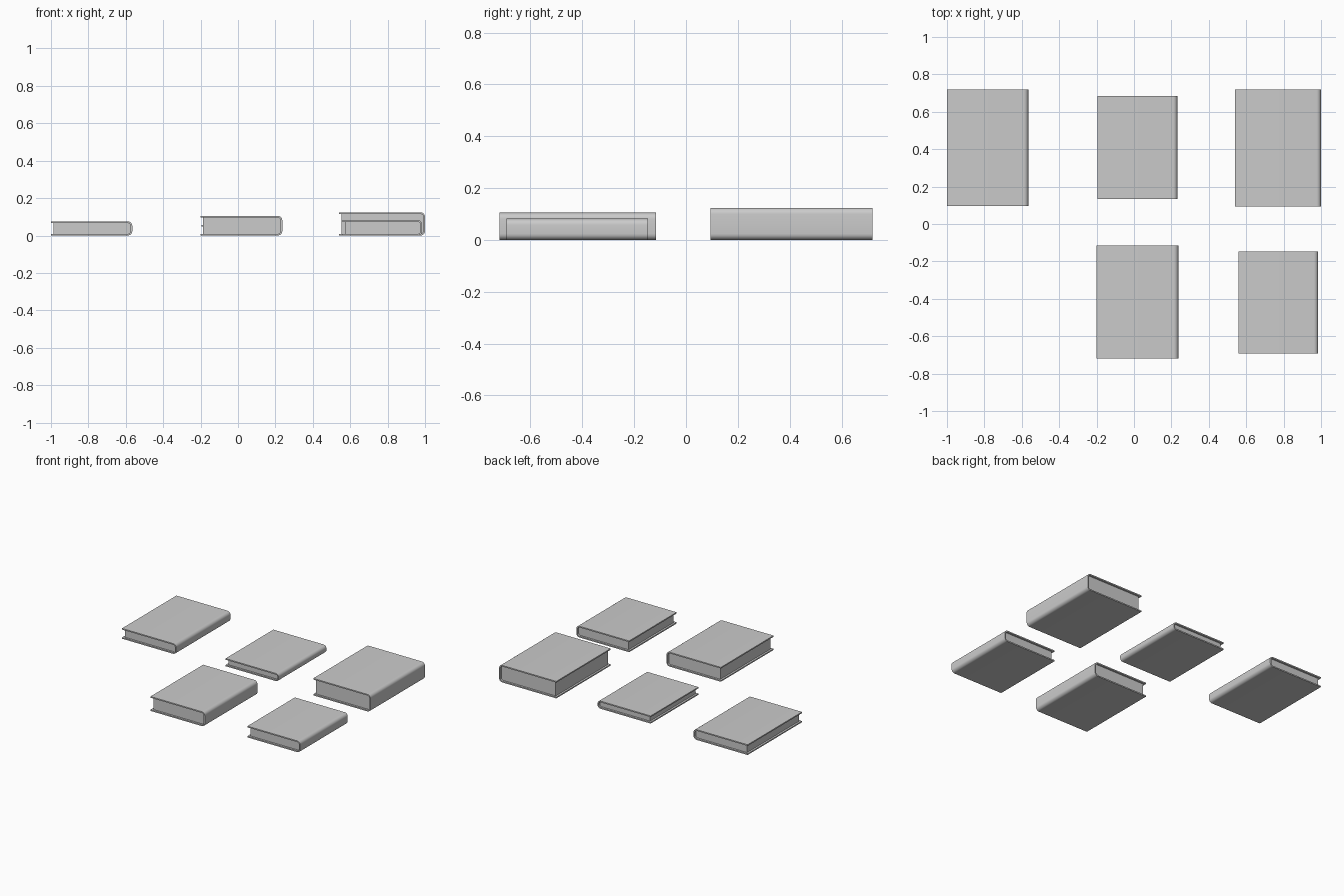
import bpy, bmesh, math

if "Cube" in bpy.data.objects:
    bpy.data.objects.remove(bpy.data.objects["Cube"])

T = 0.009       # cover board thickness
INSET = 0.014   # page block setback from cover edges
STEPS = 6       # segments per rounded spine corner


def rounded_side(x0, x1, z0, z1, r):
    """Bottom edge, two rounded corners at the spine (x1), top edge."""
    pts = [(x0, z0)]
    for cz, start in ((z0 + r, -90), (z1 - r, 0)):
        for i in range(STEPS + 1):
            a = math.radians(start + 90 * i / STEPS)
            pts.append((x1 - r + r * math.cos(a), cz + r * math.sin(a)))
    return pts + [(x0, z1)]


def extrude_profile(name, pts, y0, y1):
    bm = bmesh.new()
    face = bm.faces.new([bm.verts.new((x, y0, z)) for x, z in pts])
    ext = bmesh.ops.extrude_face_region(bm, geom=[face])
    verts = [g for g in ext["geom"] if isinstance(g, bmesh.types.BMVert)]
    bmesh.ops.translate(bm, verts=verts, vec=(0, y1 - y0, 0))
    bmesh.ops.recalc_face_normals(bm, faces=bm.faces)
    mesh = bpy.data.meshes.new(name)
    bm.to_mesh(mesh)
    bm.free()
    obj = bpy.data.objects.new(name, mesh)
    bpy.context.collection.objects.link(obj)
    bpy.ops.object.select_all(action="DESELECT")
    obj.select_set(True)
    bpy.context.view_layer.objects.active = obj
    bpy.ops.object.shade_smooth_by_angle(angle=math.radians(30))


def book(name, x0, x1, y0, y1, h):
    r = min(0.024, h * 0.4)
    # wrap-around cover with rounded spine
    outer = rounded_side(x0, x1, 0, h, r)
    inner = rounded_side(x0, x1 - T, T, h - T, r - T)
    extrude_profile(name + "_cover", outer + inner[::-1], y0, y1)
    # page block
    pages = rounded_side(x0 + INSET, x1 - T, T, h - T, r - T)
    extrude_profile(name + "_pages", pages, y0 + INSET, y1 - INSET)


# name, x min, x max, y min, y max, height
BOOKS = [
    ("back_left_book", -1.0, -0.565, 0.095, 0.72, 0.075),
    ("back_middle_book", -0.195, 0.232, 0.135, 0.685, 0.056),
    ("back_right_book", 0.54, 1.0, 0.094, 0.72, 0.124),
    ("front_middle_book", -0.2, 0.237, -0.72, -0.115, 0.105),
    ("front_right_book", 0.56, 0.985, -0.692, -0.146, 0.082),
]
for spec in BOOKS:
    book(*spec)
